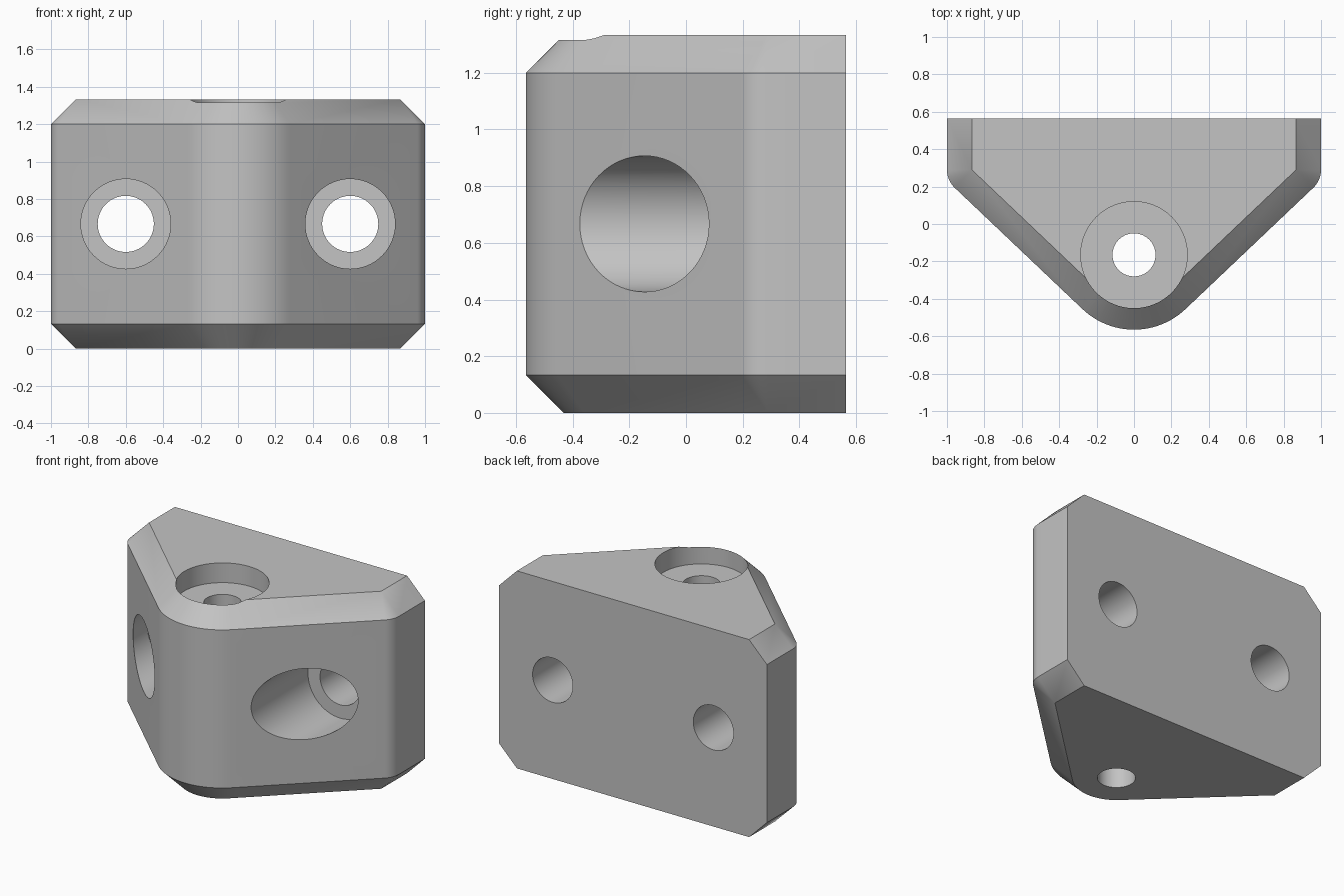
import bpy, bmesh, math
from mathutils import Vector, Matrix

cube = bpy.data.objects.get("Cube")
if cube:
    bpy.data.objects.remove(cube, do_unlink=True)

HEIGHT, CHAMFER, BACK = 1.333, 0.133, 0.565
CORNER = Vector((0.867, 0.29))       # centre of each side rounding
NOSE, NOSE_R = Vector((0, -0.165)), 0.267
SLANT = math.radians(-46.5)          # direction the slanted wall faces

# Single grey material
grey = bpy.data.materials.new("light grey")
grey.use_nodes = True
colour = (0.55, 0.55, 0.55, 1)
grey.diffuse_color = colour
grey.node_tree.nodes["Principled BSDF"].inputs["Base Color"].default_value = colour


def arc(centre, radius, start, end, steps):
    angles = [start + (end - start) * i / steps for i in range(steps + 1)]
    return [centre + radius * Vector((math.cos(a), math.sin(a))) for a in angles]


def outline(grow):
    """Plan of the block, grown outward everywhere but at the flat back."""
    left_corner = Vector((-CORNER.x, CORNER.y))
    return ([Vector((-CORNER.x - grow, BACK))]
            + arc(left_corner, grow, -math.pi, -math.pi - SLANT, 8)
            + arc(NOSE, NOSE_R + grow, -math.pi - SLANT, SLANT, 24)
            + arc(CORNER, grow, SLANT, 0, 8)
            + [Vector((CORNER.x + grow, BACK))])


# Block: stacked outlines make the chamfered top and bottom
bm = bmesh.new()
levels = [(0, 0), (CHAMFER, CHAMFER), (HEIGHT - CHAMFER, CHAMFER), (HEIGHT, 0)]
rings = [[bm.verts.new((p.x, p.y, z)) for p in outline(grow)] for z, grow in levels]
count = len(rings[0])
for low, high in zip(rings, rings[1:]):
    for i in range(count - 1):
        bm.faces.new((low[i], low[i + 1], high[i + 1], high[i]))
bm.faces.new(rings[0][::-1])
bm.faces.new(rings[-1])
bm.faces.new([r[-1] for r in rings] + [r[0] for r in reversed(rings)])  # flat back
bmesh.ops.remove_doubles(bm, verts=bm.verts, dist=1e-5)
bmesh.ops.recalc_face_normals(bm, faces=bm.faces)
mesh = bpy.data.meshes.new("corner_bracket")
bm.to_mesh(mesh)
bm.free()
mesh.materials.append(grey)
block = bpy.data.objects.new("corner_bracket", mesh)
bpy.context.collection.objects.link(block)
bpy.context.view_layer.objects.active = block
block.select_set(True)


def drill(start, end, radius):
    """Cut a round hole between two points."""
    start, end = Vector(start), Vector(end)
    axis = end - start
    tool = bmesh.new()
    turn = axis.to_track_quat('Z', 'Y').to_matrix().to_4x4()
    bmesh.ops.create_cone(tool, cap_ends=True, segments=64, radius1=radius,
                          radius2=radius, depth=axis.length,
                          matrix=Matrix.Translation((start + end) / 2) @ turn)
    data = bpy.data.meshes.new("hole_cutter")
    tool.to_mesh(data)
    tool.free()
    data.materials.append(grey)
    cutter = bpy.data.objects.new("hole_cutter", data)
    cutter.hide_render = True
    bpy.context.collection.objects.link(cutter)
    mod = block.modifiers.new("hole", 'BOOLEAN')
    mod.operation, mod.solver, mod.object = 'DIFFERENCE', 'EXACT', cutter
    bpy.ops.object.modifier_apply(modifier=mod.name)
    bpy.data.objects.remove(cutter, do_unlink=True)
    bpy.data.meshes.remove(data)


# Vertical screw hole with its head recess
drill((0, NOSE.y, 1.2), (0, NOSE.y, 1.6), 0.285)
drill((0, NOSE.y, -0.2), (0, NOSE.y, 1.5), 0.115)

# Two screw holes through the back, recessed from the slanted walls
for x in (-0.6, 0.6):
    drill((x, -0.9, 0.667), (x, 0.232, 0.667), 0.24)
    drill((x, -0.9, 0.667), (x, 0.9, 0.667), 0.15)

bpy.ops.object.shade_smooth_by_angle(angle=math.radians(30))
